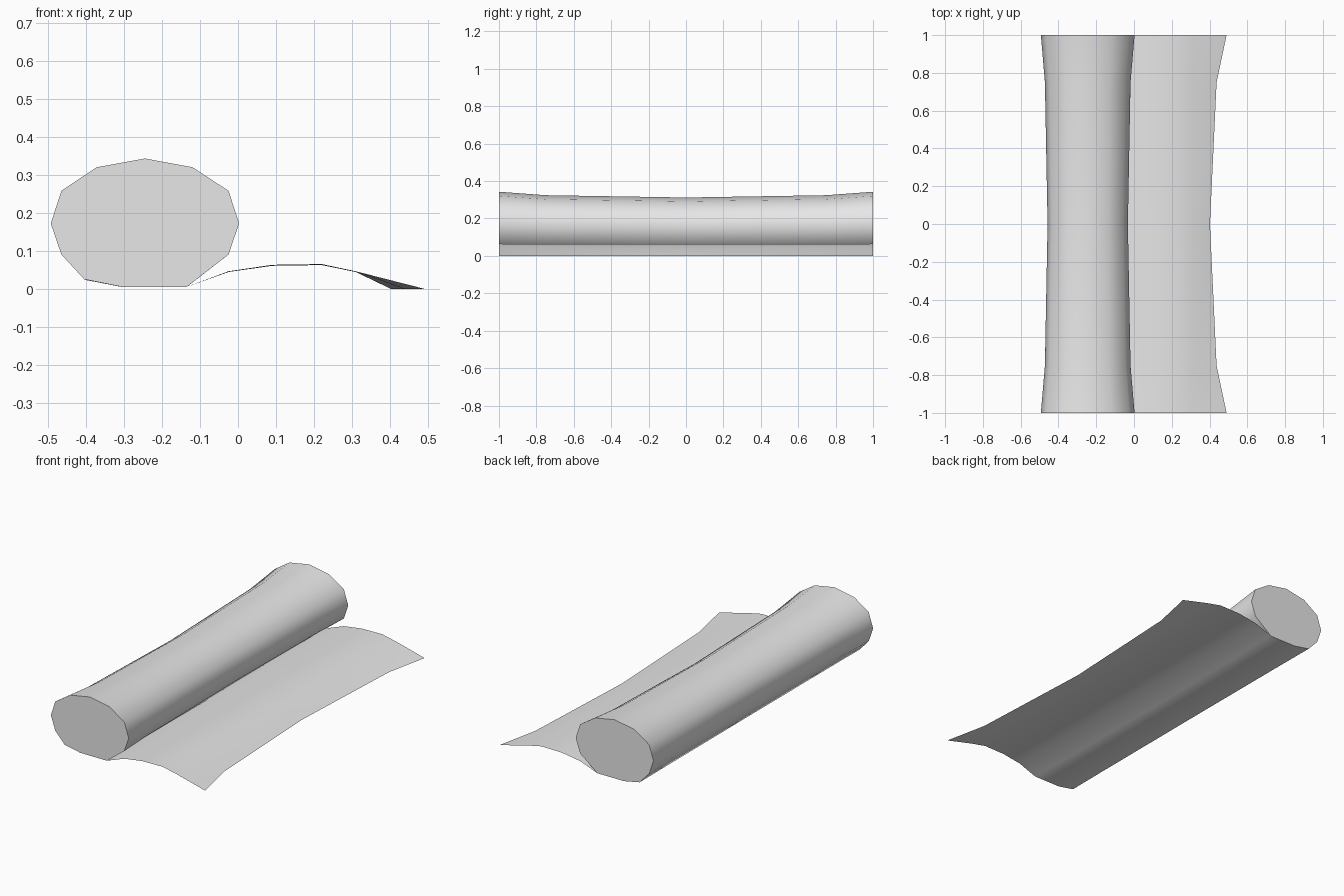
import bpy
import bmesh
import math

cube = bpy.data.objects.get("Cube")
if cube:
    bpy.data.objects.remove(cube, do_unlink=True)

GREY = (0.8, 0.8, 0.8, 1.0)
grey = bpy.data.materials.new("plain_grey")
grey.use_nodes = True
grey.diffuse_color = GREY
grey.node_tree.nodes["Principled BSDF"].inputs["Base Color"].default_value = GREY

# Lengthwise stations: position along y and how far the shape is pinched there
STATIONS = [(-1, 0), (-0.75, 0.6), (0, 1), (0.75, 0.6), (1, 0)]


def loft(name, profile, pinch, closed):
    """Sweep an x-z profile through the stations, capping it when closed."""
    bm = bmesh.new()
    rows = []
    for y, waist in STATIONS:
        row = []
        for x, z in profile:
            px, pz = pinch(x, z, waist)
            row.append(bm.verts.new((px, y, pz)))
        rows.append(row)
    n = len(profile)
    for a, b in zip(rows, rows[1:]):
        for i in range(n if closed else n - 1):
            j = (i + 1) % n
            bm.faces.new((a[i], a[j], b[j], b[i]))
    if closed:
        bm.faces.new(rows[0][::-1])
        bm.faces.new(rows[-1])
    mesh = bpy.data.meshes.new(name)
    bm.to_mesh(mesh)
    bm.free()
    mesh.materials.append(grey)
    obj = bpy.data.objects.new(name, mesh)
    bpy.context.collection.objects.link(obj)
    bpy.ops.object.select_all(action='DESELECT')
    obj.select_set(True)
    bpy.context.view_layer.objects.active = obj
    bpy.ops.object.shade_smooth_by_angle(angle=math.radians(60))
    return obj


# Rolled-up part: twelve sides, flat underneath, narrower at mid length
ROLL = [(-0.245, 0.343), (-0.12, 0.32), (-0.025, 0.258), (0.003, 0.172),
        (-0.025, 0.09), (-0.135, 0.005), (-0.305, 0.005), (-0.405, 0.025),
        (-0.465, 0.09), (-0.493, 0.172), (-0.465, 0.258), (-0.372, 0.32)]


def pinch_roll(x, z, waist):
    lift = min(1, (z - 0.005) / 0.085)
    centre = -0.245
    return centre + (x - centre) * (1 - 0.143 * waist * lift), z * (1 - 0.09 * waist)


loft("rolled_mat", ROLL, pinch_roll, True)

# Loose end: thin arched sheet whose free edge curves inwards
SHEET = [(-0.135, 0.005), (-0.025, 0.046), (0.09, 0.063),
         (0.22, 0.065), (0.31, 0.046), (0.49, 0)]


def pinch_sheet(x, z, waist):
    return x - 0.088 * waist * max(0, (x - 0.31) / 0.18), z * (1 - 0.04 * waist)


loft("unrolled_sheet", SHEET, pinch_sheet, False)
